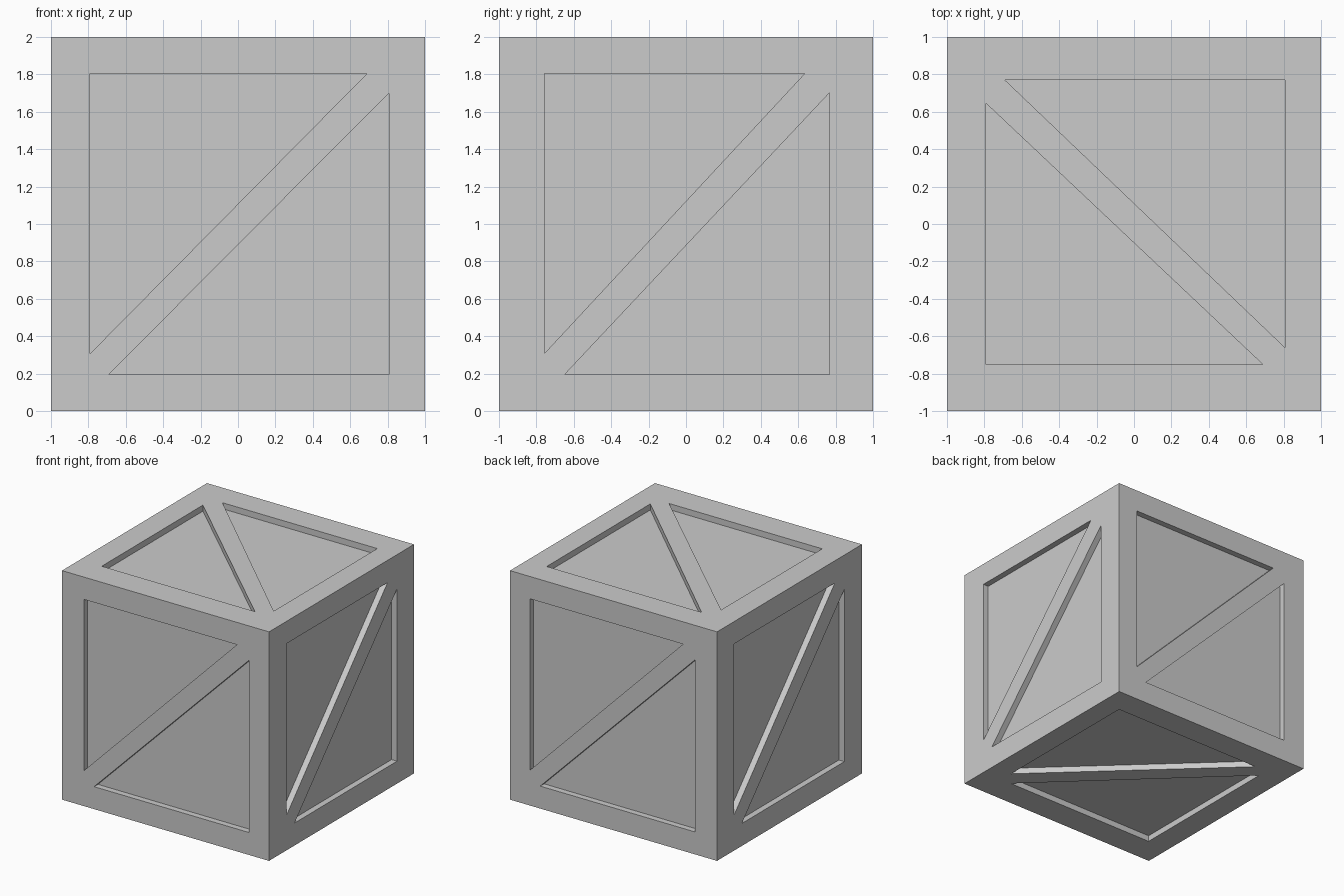
import bpy, bmesh
from mathutils import Vector

if "Cube" in bpy.data.objects:
    bpy.data.objects.remove(bpy.data.objects["Cube"])

DEPTH = 0.053          # depth of the recessed panels
X, Y, Z = Vector((1, 0, 0)), Vector((0, 1, 0)), Vector((0, 0, 1))

# Two triangular panels per side, in face coordinates (u right, v up, centre 0)
FRONT = [[(-.79, .805), (.69, .805), (-.79, -.692)],
         [(.807, .70), (.807, -.804), (-.69, -.804)]]
SIDE = [[(-.757, .805), (.635, .805), (-.757, -.692)],
        [(.766, .70), (.766, -.804), (-.648, -.804)]]
CAP = [[(-.79, .644), (-.79, -.752), (.69, -.752)],
       [(.807, .77), (-.69, .77), (.807, -.66)]]

# normal, u axis, v axis, panels, offset in u and v
FACES = [(-Y, X, Z, FRONT, (0, 0)), (Y, -X, Z, FRONT, (-.018, 0)),
         (X, Y, Z, SIDE, (0, 0)), (-X, -Y, Z, SIDE, (-.01, 0)),
         (Z, X, Y, CAP, (0, 0)), (-Z, -X, -Y, CAP, (-.018, -.018))]


def make_object(name, bm):
    mesh = bpy.data.meshes.new(name)
    bm.to_mesh(mesh)
    bm.free()
    obj = bpy.data.objects.new(name, mesh)
    bpy.context.collection.objects.link(obj)
    obj.location.z = 1
    return obj


# Crate block
bm = bmesh.new()
bmesh.ops.create_cube(bm, size=2)
crate = make_object("crate", bm)

# Triangular prisms that sink the panels, leaving a frame and diagonal brace
bm = bmesh.new()
for n, u, v, panels, (du, dv) in FACES:
    for tri in panels:
        flat = [u * (a + du) + v * (b + dv) for a, b in tri]
        low = [bm.verts.new(p + n * (1 - DEPTH)) for p in flat]
        high = [bm.verts.new(p + n * 1.1) for p in flat]
        bm.faces.new(low)
        bm.faces.new(high)
        for i in range(3):
            j = (i + 1) % 3
            bm.faces.new((low[i], low[j], high[j], high[i]))
bmesh.ops.recalc_face_normals(bm, faces=bm.faces)
cutter = make_object("panel_cutter", bm)
cutter.hide_render = True

# Cut the panels, then bake the result and drop the cutter
cut = crate.modifiers.new("panels", 'BOOLEAN')
cut.operation = 'DIFFERENCE'
cut.solver = 'EXACT'
cut.object = cutter
bpy.context.view_layer.update()
graph = bpy.context.evaluated_depsgraph_get()
baked = bpy.data.meshes.new_from_object(crate.evaluated_get(graph))
crate.modifiers.clear()
crate.data = baked
bpy.data.objects.remove(cutter)
